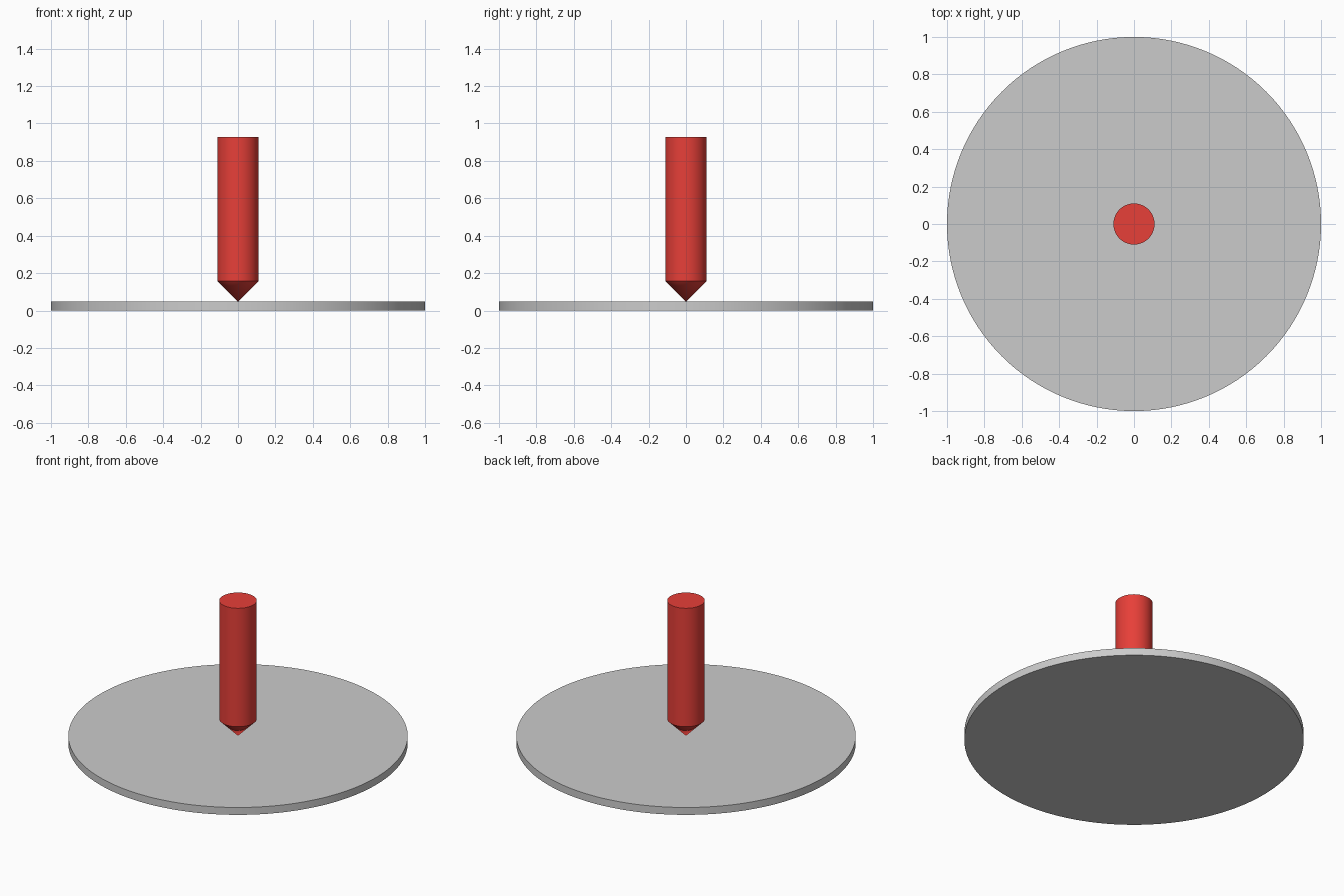
import bpy, bmesh, math

if "Cube" in bpy.data.objects:
    bpy.data.objects.remove(bpy.data.objects["Cube"])

SIDES = 128


def lathe(name, profile, color=None):
    """Revolve an (r, z) profile that starts and ends on the z axis."""
    bm = bmesh.new()
    verts = [bm.verts.new((r, 0, z)) for r, z in profile]
    edges = [bm.edges.new(pair) for pair in zip(verts, verts[1:])]
    bmesh.ops.spin(bm, geom=verts + edges, cent=(0, 0, 0), axis=(0, 0, 1),
                   angle=math.tau, steps=SIDES, use_merge=False)
    bmesh.ops.remove_doubles(bm, verts=bm.verts, dist=1e-5)
    bmesh.ops.recalc_face_normals(bm, faces=bm.faces)
    mesh = bpy.data.meshes.new(name)
    bm.to_mesh(mesh)
    bm.free()
    obj = bpy.data.objects.new(name, mesh)
    bpy.context.collection.objects.link(obj)
    if color:
        mat = bpy.data.materials.new(name + "_paint")
        mat.diffuse_color = color
        mat.use_nodes = True
        mat.node_tree.nodes["Principled BSDF"].inputs["Base Color"].default_value = mat.diffuse_color
        mesh.materials.append(mat)
    # Smooth sides with sharp rims
    bpy.ops.object.select_all(action='DESELECT')
    obj.select_set(True)
    bpy.context.view_layer.objects.active = obj
    bpy.ops.object.shade_smooth_by_angle(angle=math.radians(30))
    return obj


# Flat round base plate
lathe("base_disc", [(0, 0), (1, 0), (1, 0.048), (0, 0.048)])

# Red pin standing on its conical tip
lathe("pointed_pin", [(0, 0.048), (0.11, 0.158), (0.11, 0.928), (0, 0.928)],
      (0.8, 0.05, 0.04, 1))
